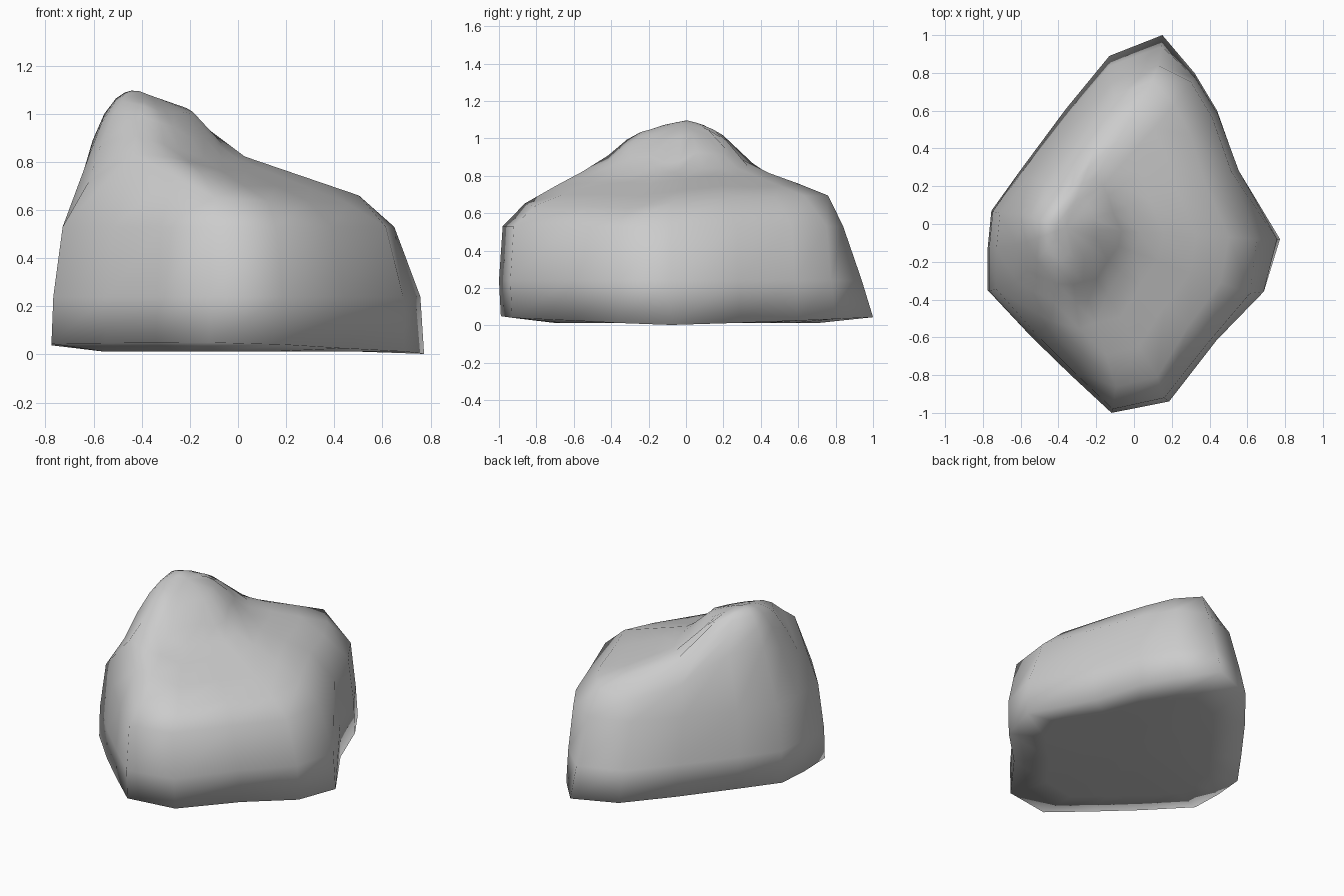
import bpy, bmesh, math

if "Cube" in bpy.data.objects:
    bpy.data.objects.remove(bpy.data.objects["Cube"])

# Footprint seen from the top
OUTLINE = [(0.15, 1.0), (-0.13, 0.89), (-0.36, 0.61), (-0.59, 0.30), (-0.755, 0.07),
           (-0.775, -0.13), (-0.775, -0.35), (-0.55, -0.59), (-0.34, -0.79), (-0.12, -0.99),
           (0.19, -0.93), (0.44, -0.60), (0.69, -0.35), (0.773, -0.08), (0.55, 0.29),
           (0.44, 0.60), (0.32, 0.80)]


# Height of the sloping top with its flat-topped hump
def top_height(x, y):
    base = 0.84 - 0.33 * x - (0.20 if y < 0 else 0.12) * abs(y)
    r = math.hypot((x + 0.36) / 0.27, y / (0.38 if y < 0 else 0.28))
    side = max(0, -0.78 * (x + 0.42) + 0.62 * y, -0.40 - x)
    front = max(0, -0.7 * x - 0.71 * y - 0.57)
    return base + 0.12 * math.exp(-r ** 6) - 5 * side ** 2 - 4 * front ** 2


# Shrink the footprint toward left, right, front and back; the right-hand corners bulge
def squeeze(left, right, front, back, bulge):
    pts = []
    for x, y in OUTLINE:
        k = bulge if x > 0.3 and abs(y) > 0.2 else 1
        if y < 0:
            k = 1 + (k - 1) * 0.5
        pts.append((x * (left if x < 0 else right) * k, y * (front if y < 0 else back) * k))
    return pts


rings = []
# Underside inset, then the walls
rings.append([(x * 0.72, y * 0.7, 0.012) for x, y in OUTLINE])
rings.append([(x, y, 0.017 * (1 - x / 0.773) + 0.03 * abs(y)) for x, y in OUTLINE])
rings.append([(x, y, 0.24) for x, y in squeeze(0.99, 0.98, 1.01, 0.94, 1.03)])
rings.append([(x, y, 0.53) for x, y in squeeze(0.94, 0.84, 0.99, 0.84, 1.12)])
# Shoulder and top, closing in on the hump
shoulder = squeeze(0.80, 0.65, 0.87, 0.76, 1.04)
CX, CY = -0.36, -0.02
for s in (1.0, 0.8, 0.6, 0.45, 0.34, 0.2):
    pts = [(CX + (x - CX) * s, CY + (y - CY) * s) for x, y in shoulder]
    rings.append([(x, y, top_height(x, y)) for x, y in pts])

# Loft the rings into one closed rock
bm = bmesh.new()
loops = [[bm.verts.new(p) for p in ring] for ring in rings]
n = len(OUTLINE)
for a, b in zip(loops, loops[1:]):
    for i in range(n):
        j = (i + 1) % n
        bm.faces.new((a[i], a[j], b[j], b[i]))
for loop, tip in ((loops[0], (0, 0, 0.012)), (loops[-1], (CX, CY, top_height(CX, CY)))):
    c = bm.verts.new(tip)
    for i in range(n):
        bm.faces.new((loop[i], loop[(i + 1) % n], c))
bmesh.ops.recalc_face_normals(bm, faces=bm.faces)
for f in bm.faces:
    f.smooth = True

mesh = bpy.data.meshes.new("rock")
bm.to_mesh(mesh)
bm.free()
rock = bpy.data.objects.new("rock", mesh)
bpy.context.collection.objects.link(rock)
